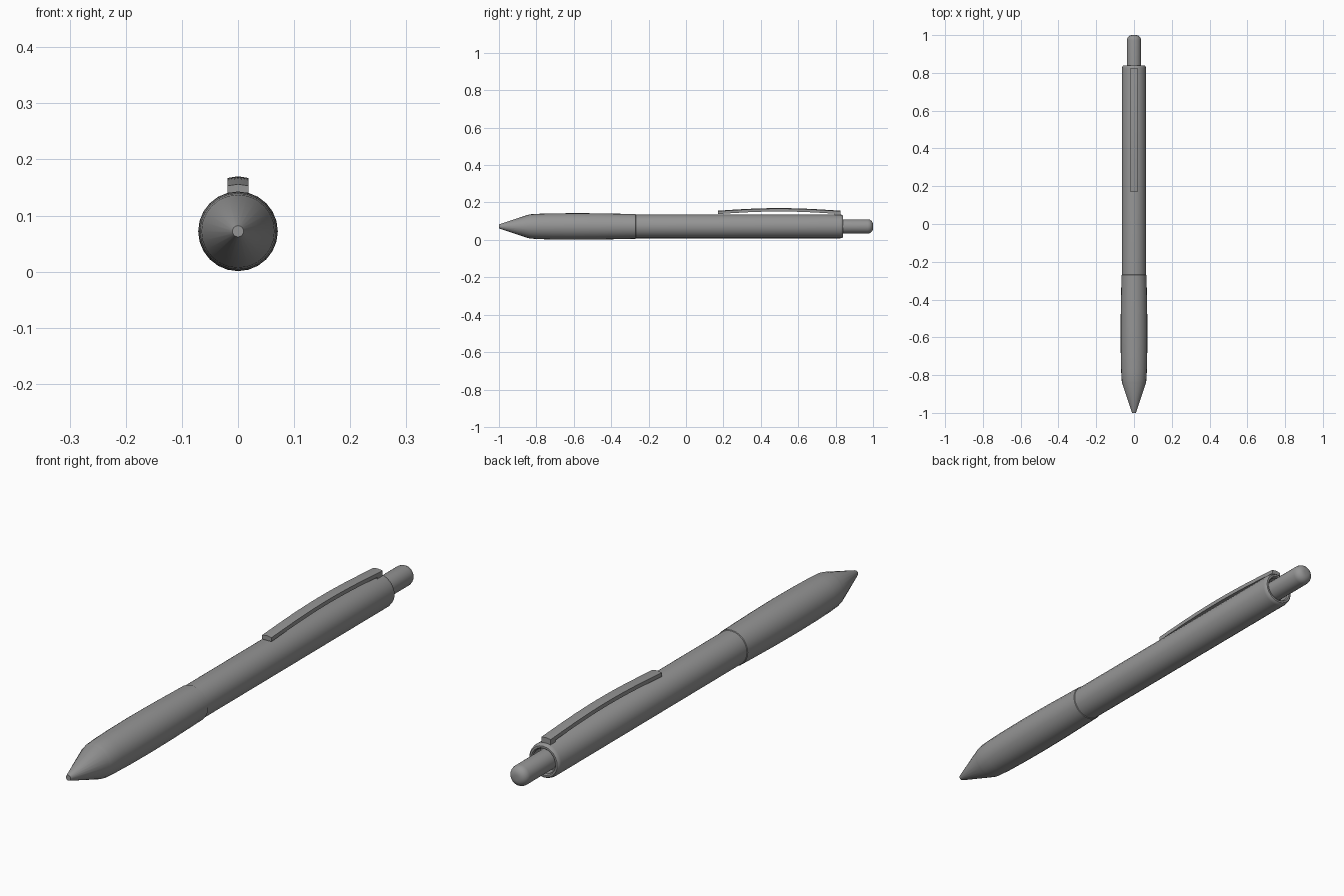
import bpy, bmesh, math
from mathutils import Vector

AXIS_Z = 0.072
SIDES = 24

cube = bpy.data.objects.get("Cube")
if cube:
    bpy.data.objects.remove(cube, do_unlink=True)

grey = bpy.data.materials.new("plain grey")
grey.use_nodes = True
colour = (0.3, 0.3, 0.3, 1)
grey.diffuse_color = colour
grey.node_tree.nodes["Principled BSDF"].inputs["Base Color"].default_value = colour


def finish(name, bm):
    bmesh.ops.recalc_face_normals(bm, faces=bm.faces)
    mesh = bpy.data.meshes.new(name)
    bm.to_mesh(mesh)
    bm.free()
    obj = bpy.data.objects.new(name, mesh)
    bpy.context.collection.objects.link(obj)
    mesh.materials.append(grey)
    bpy.ops.object.select_all(action='DESELECT')
    obj.select_set(True)
    bpy.context.view_layer.objects.active = obj
    bpy.ops.object.shade_smooth_by_angle(angle=math.radians(35))
    return obj


def lathe(name, profile):
    """Turn (y, radius) points around the long axis; the ends are capped."""
    bm = bmesh.new()
    rings = []
    for y, r in profile:
        angles = [2 * math.pi * i / SIDES for i in range(SIDES)]
        rings.append([bm.verts.new((r * math.sin(a), y, AXIS_Z + r * math.cos(a)))
                      for a in angles])
    for a, b in zip(rings, rings[1:]):
        for i in range(SIDES):
            j = (i + 1) % SIDES
            bm.faces.new((a[i], a[j], b[j], b[i]))
    bm.faces.new(rings[0])
    bm.faces.new(rings[-1])
    return finish(name, bm)


# Cone tip with a small flat point
lathe("tip", [(-1.0, 0.01), (-0.995, 0.012), (-0.845, 0.062), (-0.84, 0.062)])

# Swollen grip with a small step at its rear edge
lathe("grip", [(-0.845, 0.062), (-0.83, 0.065), (-0.78, 0.068), (-0.7, 0.07),
               (-0.58, 0.071), (-0.46, 0.07), (-0.36, 0.068), (-0.27, 0.066),
               (-0.267, 0.062)])

# Barrel with a rounded rim and a recessed rear opening
lathe("barrel", [(-0.28, 0.0635), (0.825, 0.0635), (0.835, 0.0615), (0.84, 0.057),
                 (0.84, 0.05), (0.835, 0.046), (0.8, 0.045)])

# Push button with a domed end
dome = [(0.972 + 0.028 * math.sin(t), 0.01 + 0.028 * math.cos(t))
        for t in [math.pi / 2 * k / 5 for k in range(6)]]
lathe("push_button", [(0.79, 0.038)] + dome)

# Arched pocket clip with a slightly crowned top
bm = bmesh.new()
steps = 16
sections = []
for k in range(steps + 1):
    t = k / steps
    y = 0.17 + 0.655 * t
    lift = 0.014 * math.sin(math.pi * t)
    low = 0.138 + lift
    high = 0.153 + lift
    section = [(-0.019, low), (-0.019, high), (0, high + 0.003),
               (0.019, high), (0.019, low)]
    sections.append([bm.verts.new((x, y, z)) for x, z in section])
for a, b in zip(sections, sections[1:]):
    for i in range(5):
        j = (i + 1) % 5
        bm.faces.new((a[i], a[j], b[j], b[i]))
bm.faces.new(sections[0])
bm.faces.new(sections[-1])
finish("pocket_clip", bm)

# Foot joining the rear of the clip to the barrel
bm = bmesh.new()
bmesh.ops.create_cube(bm, size=1)
for v in bm.verts:
    v.co = Vector((v.co.x * 0.036, 0.81 + v.co.y * 0.03, 0.138 + v.co.z * 0.022))
finish("clip_foot", bm)
